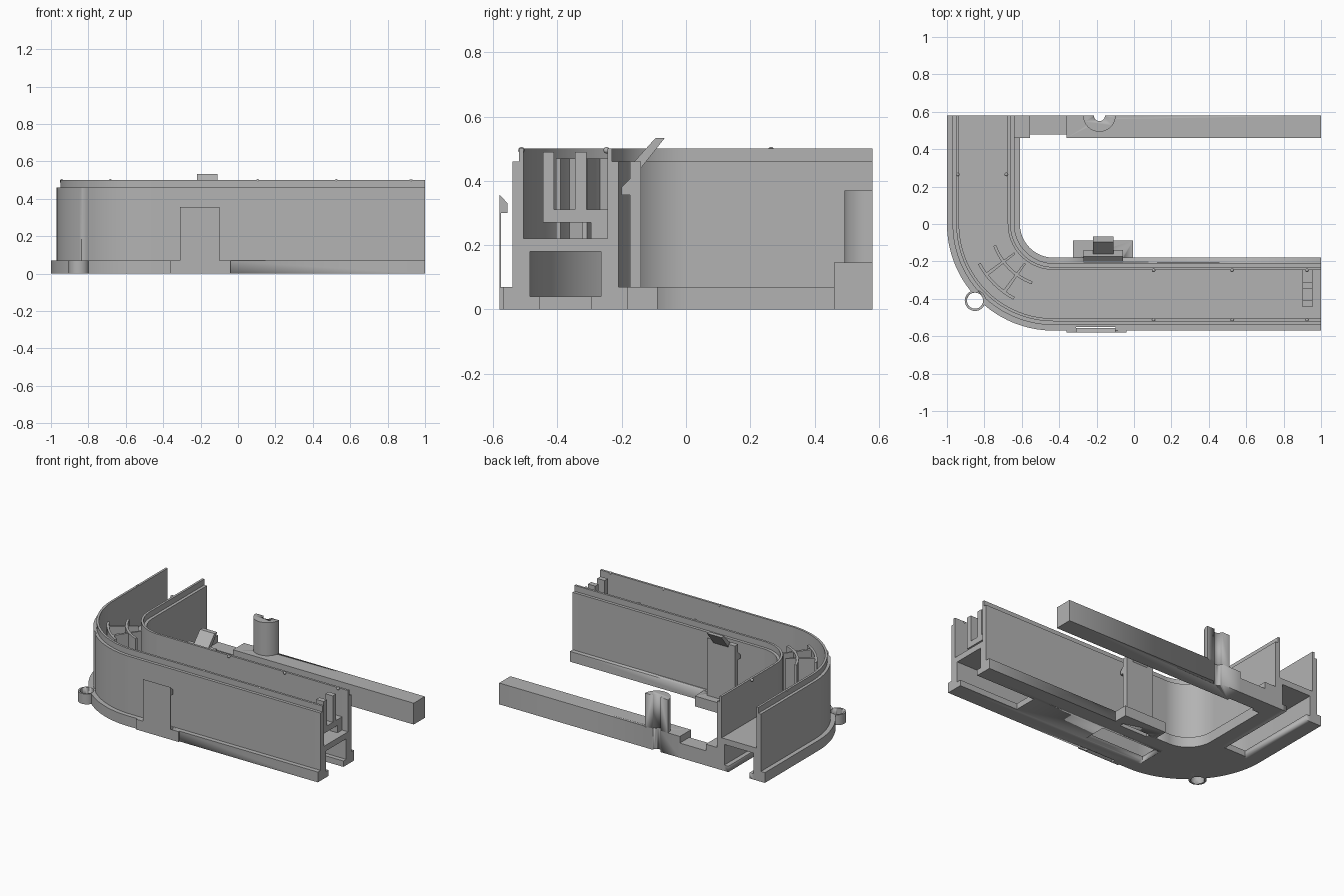
import bpy, bmesh, math
from mathutils import Vector

if "Cube" in bpy.data.objects:
    bpy.data.objects.remove(bpy.data.objects["Cube"])

grey = bpy.data.materials.new("plain grey")
grey.diffuse_color = (0.45, 0.45, 0.45, 1)
grey.use_nodes = True
grey.node_tree.nodes["Principled BSDF"].inputs["Base Color"].default_value = grey.diffuse_color

CX, CY, R, W = -0.43, 0.0, 0.57, 0.39   # bend centre, outer radius, channel width


def finish(name, bm, smooth=True):
    bmesh.ops.recalc_face_normals(bm, faces=bm.faces)
    me = bpy.data.meshes.new(name)
    bm.to_mesh(me)
    bm.free()
    me.materials.append(grey)
    ob = bpy.data.objects.new(name, me)
    bpy.context.collection.objects.link(ob)
    if smooth:
        bpy.ops.object.select_all(action='DESELECT')
        ob.select_set(True)
        bpy.context.view_layer.objects.active = ob
        bpy.ops.object.shade_smooth_by_angle(angle=math.radians(30))
    return ob


def loft(name, rings):
    """Skin a row of equal closed rings and cap both ends."""
    bm = bmesh.new()
    vs = [[bm.verts.new(p) for p in ring] for ring in rings]
    n = len(vs[0])
    for a, b in zip(vs, vs[1:]):
        for i in range(n):
            j = (i + 1) % n
            bm.faces.new((a[i], a[j], b[j], b[i]))
    bm.faces.new(vs[0])
    bm.faces.new(vs[-1])
    return finish(name, bm)


def bend(section, a0, a1, steps):
    return [[(CX + (R - d) * math.cos(t), CY + (R - d) * math.sin(t), z)
             for d, z in section]
            for t in [math.radians(a0 + (a1 - a0) * i / steps) for i in range(steps + 1)]]


def sweep(name, section):
    """Run a (depth, height) section down the side leg, round the bend, along the front."""
    start = [(CX - R + d, 0.58, z) for d, z in section]
    end = [(1.0, CY - R + d, z) for d, z in section]
    return loft(name, [start] + bend(section, 180, 270, 32) + [end])


def rect(a, b, c, d):
    return [(a, c), (b, c), (b, d), (a, d)]


def box(name, x0, x1, y0, y1, z0, z1):
    return loft(name, [[(x, y, z) for y, z in rect(y0, y1, z0, z1)] for x in (x0, x1)])


def extrude_x(name, x0, x1, pts):
    return loft(name, [[(x, y, z) for y, z in pts] for x in (x0, x1)])


def cylinder(name, x, y, r, z0, z1, n=32):
    return loft(name, [[(x + r * math.cos(2 * math.pi * i / n),
                         y + r * math.sin(2 * math.pi * i / n), z)
                        for i in range(n)] for z in (z0, z1)])


def cut(ob, *cutters):
    for c in cutters:
        m = ob.modifiers.new("cut", 'BOOLEAN')
        m.operation, m.object, m.solver = 'DIFFERENCE', c, 'EXACT'
        c.hide_render = True
        c.hide_viewport = True


# Channel: two footed walls with top lips, a shelf and a floor
wall = [(0, 0), (.085, 0), (.085, .22), (.065, .22), (.065, .50),
        (.05, .50), (.05, .46), (.03, .46), (.03, .07), (0, .07)]
outer_wall = sweep("outer_wall", wall)
inner_wall = sweep("inner_wall", [(W - d, z) for d, z in wall])
sweep("shelf", rect(.08, .31, .18, .22))
floor = sweep("floor", rect(.085, .305, 0, .04))

# Openings in the underside
cut(floor,
    box("floor_cutter_end", .55, 1.1, -.455, -.295, -.1, .1),
    box("floor_cutter_middle", -.45, 0, -.455, -.295, -.1, .1),
    box("floor_cutter_side", -.885, -.725, 0, .7, -.1, .1))

# Screw ear on the bend
EX, EY = -.85, -.41
ear = cylinder("screw_ear", EX, EY, .055, 0, .07)
ear_hole = cylinder("ear_hole_cutter", EX, EY, .043, -.1, .1)
ear_clear = cylinder("ear_clearance_cutter", EX, EY, .056, .0701, .46)
cut(ear, ear_hole)

# Front snap tab: foot, thin plate and hook
tab = box("front_tab_foot", -.36, -.04, -.58, -.545, 0, .07)
tab_slot = box("front_slot_cutter", -.31, -.10, -.576, -.55, -.1, .1)
cut(tab, tab_slot)
extrude_x("front_tab_hook", -.31, -.10,
          [(-.58, .03), (-.576, .03), (-.576, .30), (-.555, .30), (-.555, .33), (-.58, .356)])
cut(outer_wall, ear_hole, ear_clear, tab_slot)

# Inner snap clip: foot, hooked plate and slanted thumb lever
foot = box("clip_foot", -.325, -.005, -.19, -.088, 0, .07)
clip_slot = box("clip_slot_cutter", -.27, -.06, -.203, -.175, -.1, .1)
cut(foot, clip_slot)
cut(inner_wall, clip_slot)
extrude_x("clip_plate", -.27, -.06,
          [(-.175, .03), (-.14, .03), (-.14, .46), (-.175, .46), (-.175, .405),
           (-.20, .38), (-.20, .355), (-.175, .355)])
extrude_x("clip_lever", -.22, -.11,
          [(-.165, .455), (-.14, .44), (-.066, .533), (-.095, .533)])

# Slotted bracket near the open end
extrude_x("end_bracket", .90, .955,
          [(-.445, .27), (-.295, .27), (-.295, .21), (-.245, .21), (-.245, .31),
           (-.31, .31), (-.31, .49), (-.345, .49), (-.345, .31), (-.41, .31),
           (-.41, .49), (-.445, .49)])

# Curved guide ribs in the bend, with radial webs
for i, (r, a0, a1) in enumerate(((.45, 208, 242), (.335, 200, 250))):
    loft(f"guide_rib_{i}", bend(rect(R - r - .008, R - r + .008, .21, .47), a0, a1, 8))
for i, a in enumerate((217, 234)):
    loft(f"guide_web_{i}", bend(rect(R - .45, R - .26, .21, .47), a - 1.2, a + 1.2, 1))

# Back bar with lowered portion, half-round post and bore
loft("back_bar", [[(x, y, z) for x, z in
                   [(-.36, 0), (1, 0), (1, .145), (-.36, .145)]] for y in (.46, .58)])
bar = bpy.data.objects["back_bar"]
box("bar_low_portion", -.56, -.36, .478, .58, 0, .10)
box("bar_joint", -.65, -.555, .46, .58, 0, .145)
PX = -.185
post = loft("bar_post", [[(PX + .087 * math.cos(math.pi + math.pi * i / 24),
                           .58 + .087 * math.sin(math.pi + math.pi * i / 24), z)
                          for i in range(25)] for z in (.14, .37)])
bore = cylinder("bore_cutter", PX, .58, .03, -.1, .5)
cut(post, bore)
cut(bar, bore)

# Small locating beads on the lips
beads = [(-.943, .265), (-.683, .265)]
beads += [(x, y) for x in (.105, .525, .925) for y in (-.512, -.247)]
for i, (x, y) in enumerate(beads):
    bm = bmesh.new()
    bmesh.ops.create_uvsphere(bm, u_segments=12, v_segments=8, radius=.01)
    bmesh.ops.translate(bm, verts=bm.verts, vec=Vector((x, y, .495)))
    finish(f"lip_bead_{i}", bm)
